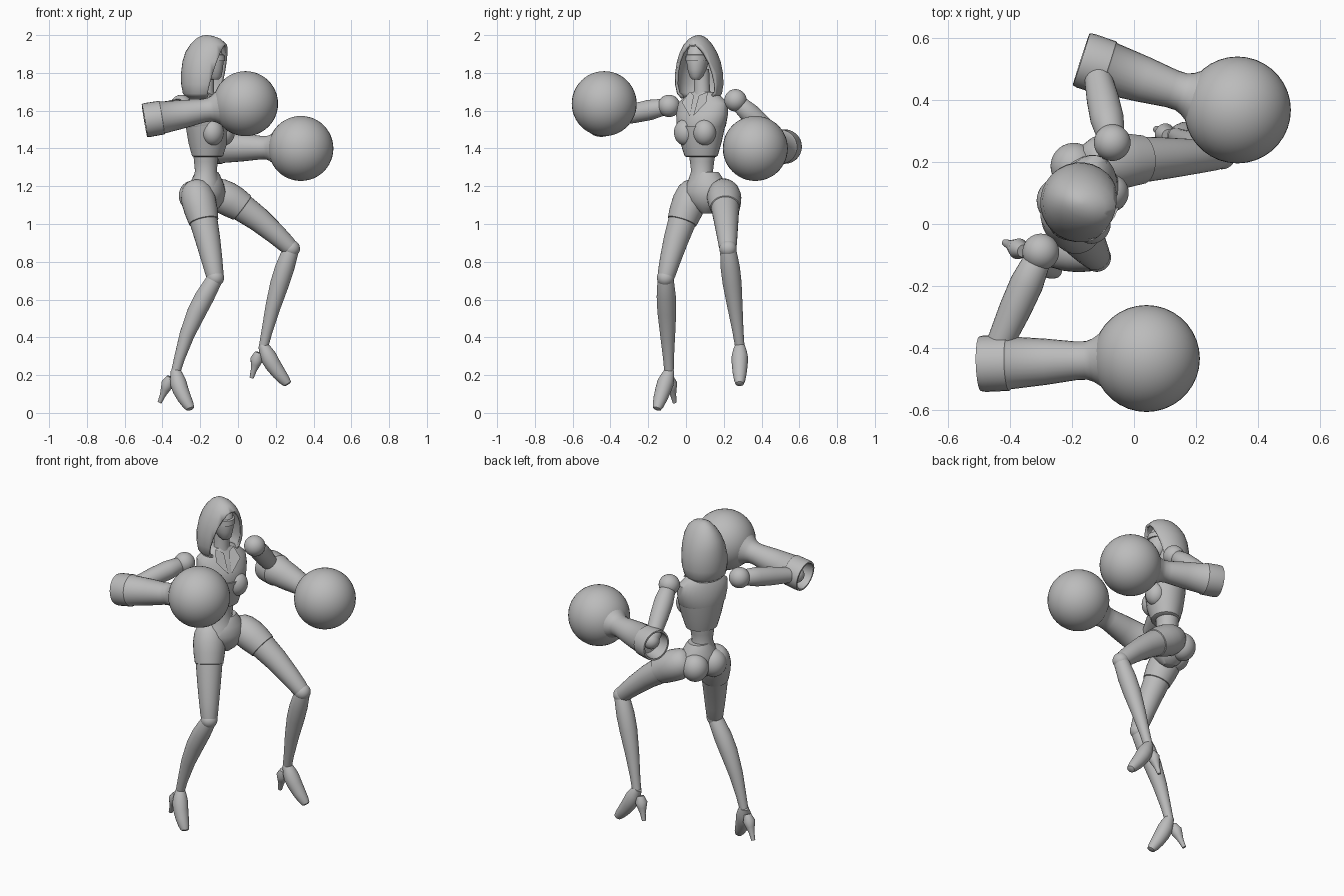
import bpy, bmesh, math
from mathutils import Vector, Matrix

if "Cube" in bpy.data.objects:
    bpy.data.objects.remove(bpy.data.objects["Cube"], do_unlink=True)

GREY = (0.5, 0.5, 0.5, 1)
material = bpy.data.materials.new("plain grey")
material.use_nodes = True
material.diffuse_color = GREY
material.node_tree.nodes["Principled BSDF"].inputs["Base Color"].default_value = GREY
SIDES = 28
ANGLES = [math.tau * step / SIDES for step in range(SIDES)]


def finish(name, bm, edge_angle=38):
    """Turn a bmesh into a smooth shaded object that keeps its hard edges."""
    bmesh.ops.recalc_face_normals(bm, faces=bm.faces)
    mesh = bpy.data.meshes.new(name)
    bm.to_mesh(mesh)
    bm.free()
    mesh.materials.append(material)
    mesh.shade_smooth()
    mesh.set_sharp_from_angle(angle=math.radians(edge_angle))
    obj = bpy.data.objects.new(name, mesh)
    bpy.context.collection.objects.link(obj)
    return obj


def skin(rings):
    """Bridge a list of closed rings and cap both ends."""
    bm = bmesh.new()
    loops = [[bm.verts.new(point) for point in ring] for ring in rings]
    for low, high in zip(loops, loops[1:]):
        for i in range(SIDES):
            j = (i + 1) % SIDES
            bm.faces.new((low[i], low[j], high[j], high[i]))
    bm.faces.new(loops[0])
    bm.faces.new(loops[-1])
    return bm


def limb(name, start, end, profile, bow=(0, 0, 0)):
    """Round part along a bone; profile holds (fraction along bone, radius)."""
    axis = end - start
    turn = axis.to_track_quat('Z', 'Y')
    rings = []
    for along, radius in profile:
        bend = math.sin(math.pi * min(max(along, 0), 1))
        middle = start + axis * along + Vector(bow) * bend
        rings.append([middle + turn @ Vector((radius * math.cos(a), radius * math.sin(a), 0))
                      for a in ANGLES])
    return finish(name, skin(rings))


def frame(x, y, yaw):
    return Matrix.Translation((x, y, 0)) @ Matrix.Rotation(math.radians(yaw), 4, 'Z')


def trunk(profile):
    """Upright body part; profile holds (height, half depth, half width, forward shift)."""
    return skin([[Vector((shift + depth * math.cos(a), width * math.sin(a), height))
                  for a in ANGLES] for height, depth, width, shift in profile])


def place(name, bm, matrix):
    bm.transform(matrix)
    return finish(name, bm)


def ball(name, centre, size, matrix=Matrix()):
    bm = bmesh.new()
    bmesh.ops.create_uvsphere(bm, u_segments=36, v_segments=24, radius=1)
    bm.transform(Matrix.LocRotScale(Vector(centre), None, Vector(size)))
    return place(name, bm, matrix)


def round_ball(name, centre, radius):
    return ball(name, centre, (radius, radius, radius))


# Body frames: local +x is forward
chest_frame = frame(-0.17, 0.085, -30)
hip_frame = frame(-0.165, 0.11, -22)
head_frame = frame(-0.175, 0.07, -18)

# Torso
place("abdomen", trunk([(1.18, .08, .10, 0), (1.23, .07, .075, 0), (1.28, .058, .058, 0),
                        (1.33, .062, .065, 0), (1.42, .07, .08, 0)]), chest_frame)
place("lower_rib_plate", trunk([(1.355, .07, .08, .01), (1.36, .08, .09, .01),
                                (1.43, .10, .112, .012), (1.52, .112, .134, .012)]), chest_frame)
place("upper_chest", trunk([(1.51, .105, .13, .008), (1.52, .108, .137, .008),
                            (1.58, .10, .148, 0), (1.64, .08, .145, -.01),
                            (1.675, .062, .105, -.012), (1.70, .05, .06, -.01)]), chest_frame)
place("neck", trunk([(1.66, .05, .055, 0), (1.71, .042, .042, 0), (1.82, .04, .04, 0.005)]),
      chest_frame)
for side, label in ((-1, "right"), (1, "left")):
    ball(label + "_bust", (.075, side * .058, 1.485), (.058, .062, .07), chest_frame)
    ball(label + "_buttock", (-.055, side * .06, 1.15), (.075, .075, .08), hip_frame)
    # Lapel folding from the neck down to the breastbone
    bm = bmesh.new()
    outline = [(.035, .055, 1.70), (.085, .075, 1.645), (.112, .01, 1.57), (.06, .015, 1.68)]
    bm.faces.new([bm.verts.new((x, side * y, z)) for x, y, z in outline])
    bmesh.ops.solidify(bm, geom=bm.faces[:], thickness=.008)
    place(label + "_lapel", bm, chest_frame)

# Pelvis
place("pelvis", trunk([(1.055, .03, .025, 0), (1.08, .06, .06, 0), (1.12, .085, .11, 0),
                       (1.17, .095, .125, 0), (1.22, .085, .10, 0), (1.26, .068, .075, 0),
                       (1.275, .06, .063, 0)]), hip_frame)

# Head and hood
place("head", trunk([(1.765, .02, .02, .055), (1.78, .04, .034, .05), (1.82, .062, .05, .036),
                     (1.87, .072, .058, .03), (1.92, .065, .053, .025), (1.96, .03, .03, .02)]),
      head_frame)
place("visor", trunk([(1.862, .06, .05, .035), (1.864, .078, .061, .032),
                      (1.895, .077, .06, .03), (1.90, .06, .05, .03)]), head_frame)
hood = trunk([(1.665, .085, .10, -.01), (1.69, .112, .12, -.005), (1.74, .126, .129, 0),
              (1.80, .13, .127, .003), (1.86, .128, .115, .008), (1.91, .119, .096, .014),
              (1.95, .099, .073, .02), (1.98, .068, .047, .018), (1.995, .034, .024, .012),
              (2.0, .008, .006, .008)])
bmesh.ops.delete(hood, geom=[f for f in hood.faces if f.calc_center_median().z < 1.67],
                 context='FACES_ONLY')
bmesh.ops.bisect_plane(hood, geom=hood.verts[:] + hood.edges[:] + hood.faces[:],
                       plane_co=(.112, 0, 1.93), plane_no=(.19, 0, -.05), clear_outer=True)
shell = place("hood", hood, head_frame).modifiers.new("thickness", 'SOLIDIFY')
shell.thickness = .014
shell.offset = -1

# Arms: shoulder, elbow, cuff end and glove centre
arms = {
    "right": ((-.30, -.09, 1.625), (-.45, -.425, 1.555), (-.495, -.45, 1.548), (.04, -.433, 1.637)),
    "left": ((-.07, .262, 1.655), (-.125, .515, 1.42), (-.17, .53, 1.41), (.333, .367, 1.40)),
}
UPPER_ARM = [(.05, .03), (.1, .045), (.3, .054), (.55, .052), (.85, .044), (1, .04)]
GAUNTLET = [(.14, .02), (.14, .07), (0, .078), (0, .088), (.03, .091), (.17, .09), (.18, .085),
            (.4, .074), (.58, .062), (.64, .062), (.68, .07), (.73, .088)]
for label, points in arms.items():
    shoulder, elbow, cuff, glove = map(Vector, points)
    round_ball(label + "_shoulder", shoulder, .059)
    limb(label + "_upper_arm", shoulder, elbow, UPPER_ARM)
    round_ball(label + "_elbow", elbow, .046)
    limb(label + "_gauntlet", cuff, glove, GAUNTLET)
    round_ball(label + "_glove", glove, .172)

# Legs: hip, knee, ankle, toe, heel top, heel tip, then thigh and calf bows
legs = {
    "right": ((-.218, .035, 1.16), (-.12, -.108, .715), (-.33, -.09, .215), (-.25, -.155, .018),
              (-.372, -.08, .155), (-.415, -.06, .055), (.005, -.01, 0), (-.025, 0, 0)),
    "left": ((-.105, .20, 1.16), (.282, .222, .87), (.135, .285, .35), (.265, .284, .15),
             (.10, .29, .285), (.072, .305, .185), (0, 0, .025), (-.01, 0, 0)),
}
THIGH = [(-.14, .04), (-.1, .065), (-.03, .083), (.08, .091), (.2, .088), (.33, .079), (.335, .074),
         (.55, .066), (.78, .056), (.95, .048), (1.02, .04)]
CALF = [(-.02, .036), (.04, .044), (.2, .051), (.36, .05), (.6, .04), (.85, .029), (1, .025)]
FOOT = [(-.06, .024), (0, .029), (.12, .037), (.28, .044), (.48, .042), (.7, .037), (.88, .03),
        (.98, .022), (1, .012)]
HEEL = [(-.35, .02), (0, .034), (.3, .025), (.6, .016), (1, .011)]
for label, points in legs.items():
    hip, knee, ankle, toe, heel_top, heel_tip, thigh_bow, calf_bow = map(Vector, points)
    limb(label + "_thigh", hip, knee, THIGH, thigh_bow)
    round_ball(label + "_knee", knee, .046)
    limb(label + "_calf", knee, ankle, CALF, calf_bow)
    limb(label + "_foot", ankle, toe, FOOT, bow=(-.012, 0, 0))
    limb(label + "_heel", heel_top, heel_tip, HEEL)
